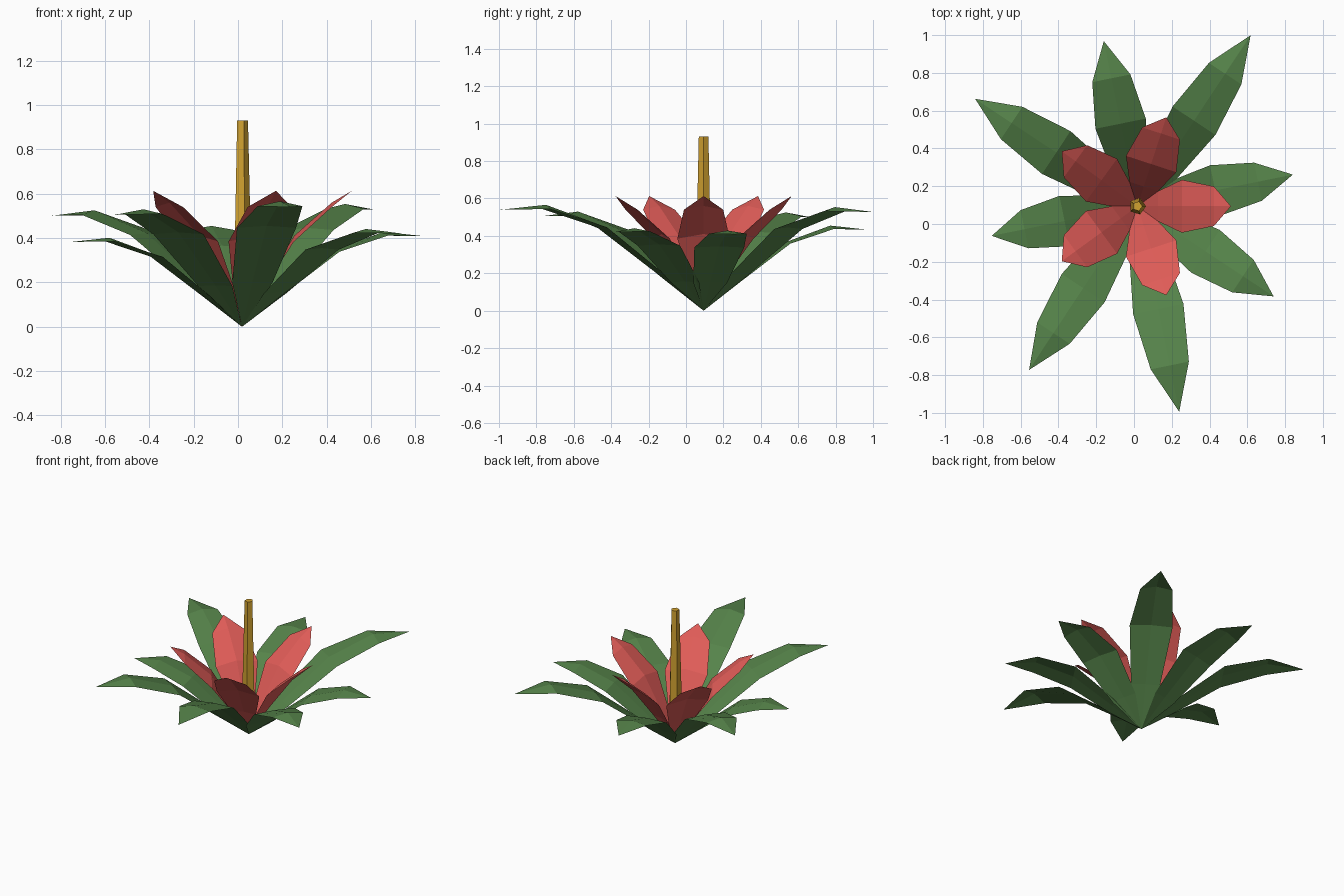
import bpy
import bmesh
from math import radians
from mathutils import Matrix, Vector

if "Cube" in bpy.data.objects:
    bpy.data.objects.remove(bpy.data.objects["Cube"], do_unlink=True)

CENTRE = Vector((0.018, 0.094, 0))


def make_material(name, colour):
    mat = bpy.data.materials.new(name)
    mat.use_nodes = True
    mat.diffuse_color = (*colour, 1)
    mat.node_tree.nodes["Principled BSDF"].inputs["Base Color"].default_value = (*colour, 1)
    return mat


def add_object(name, bm, mat):
    mesh = bpy.data.meshes.new(name)
    bm.to_mesh(mesh)
    bm.free()
    mesh.materials.append(mat)
    obj = bpy.data.objects.new(name, mesh)
    bpy.context.collection.objects.link(obj)
    return obj


def blade(name, mat, sections, tip, angle, length=1.0):
    """Folded blade growing along +x from a point, then turned about z.
    Each section is (reach, half width, rib height, edge height)."""
    bm = bmesh.new()
    base = bm.verts.new((0, 0, 0))
    end = bm.verts.new((tip[0] * length, 0, tip[1] * length))
    rows = []
    for reach, half, rib, edge in sections:
        x = reach * length
        rows.append([bm.verts.new((x, -half, edge * length)),
                     bm.verts.new((x, 0, rib * length)),
                     bm.verts.new((x, half, edge * length))])
    for i in (0, 1):
        bm.faces.new((base, rows[0][i], rows[0][i + 1]))
        for a, b in zip(rows, rows[1:]):
            bm.faces.new((a[i], b[i], b[i + 1], a[i + 1]))
        bm.faces.new((rows[-1][i], end, rows[-1][i + 1]))
    bm.transform(Matrix.Translation(CENTRE) @ Matrix.Rotation(radians(angle), 4, "Z"))
    return add_object(name, bm, mat)


green = make_material("leaf green", (0.092, 0.228, 0.068))
red = make_material("petal red", (0.75, 0.108, 0.097))
gold = make_material("stem gold", (0.64, 0.36, 0.03))

# Outer leaves: same width, different lengths
leaf_sections = [(0.21, 0.092, 0.18, 0.177),
                 (0.50, 0.136, 0.41, 0.402),
                 (0.775, 0.103, 0.51, 0.49)]
leaf_lengths = [0.84, 1.086, 0.892, 1.03, 0.787, 1.039, 1.11, 0.865]
for i, length in enumerate(leaf_lengths):
    blade(f"leaf_{i + 1}", green, leaf_sections, (1, 0.486), 11.5 + 45 * i, length)

# Inner petals, ridged along the middle
petal_sections = [(0.11, 0.08, 0.205, 0.195),
                  (0.235, 0.14, 0.41, 0.385),
                  (0.405, 0.105, 0.56, 0.54)]
for i in range(5):
    blade(f"petal_{i + 1}", red, petal_sections, (0.495, 0.613), 72 * i)

# Tapered five-sided centre stalk
bm = bmesh.new()
bottom, top = 0.12, 0.93
bmesh.ops.create_cone(bm, cap_ends=True, segments=5, radius1=0.046, radius2=0.027,
                      depth=top - bottom)
bm.transform(Matrix.Translation(CENTRE + Vector((0, 0, (top + bottom) / 2)))
             @ Matrix.Rotation(radians(-90), 4, "Z"))
add_object("centre_stalk", bm, gold)
